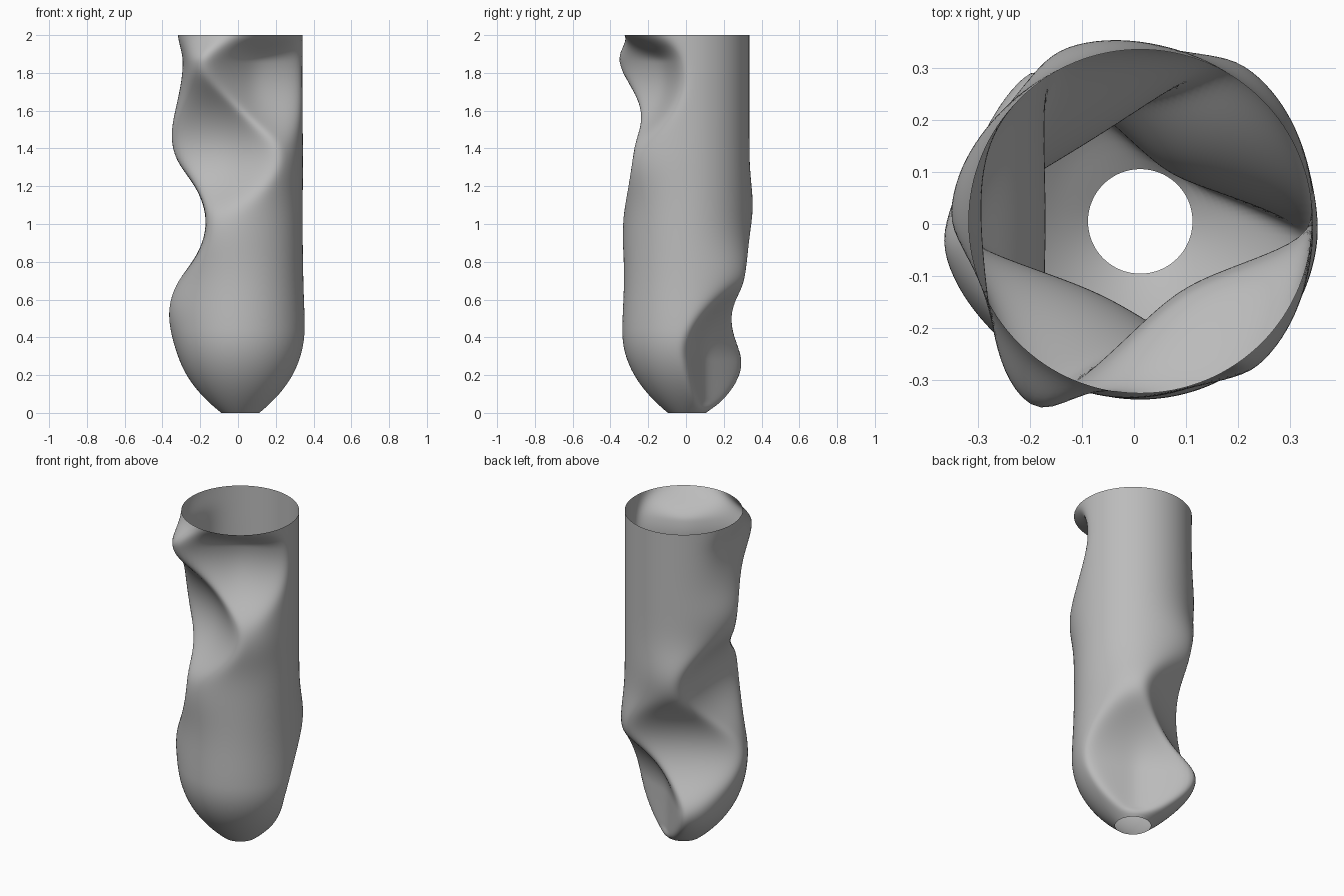
import bpy, bmesh, math

if "Cube" in bpy.data.objects:
    bpy.data.objects.remove(bpy.data.objects["Cube"])

AXIS = (0.012, 0.005)
SIDES, RINGS, HEIGHT = 128, 160, 2.0
SHARPNESS = 10

# Dents winding down the tube:
# angle, height, distance from axis, roundness, bulge above, bulge below, lower curve
DENTS = [
    (185, 1.85, 0.320, 1.0, 0.0, 0.0, 1.0),
    (-58, 1.78, 0.155, 1.5, 0.0, 0.03, 1.0),
    (-116, 1.40, 0.160, 1.25, 0.09, 0.015, 1.0),
    (180, 1.01, 0.182, 1.05, 0.035, 0.045, 1.0),
    (122, 0.65, 0.182, 1.05, 0.035, 0.06, 1.0),
    (59, 0.28, 0.110, 1.5, 0.03, 0.0, 0.2),
]


def ease(distance, length):
    return math.sin(math.pi / 2 * min(1.0, distance / length))


def base_radius(z):
    """Straight tube, slightly swollen low down, closing to a small open neck."""
    t = min(1.0, z / 0.45)
    swell = 0.012 * math.exp(-((z - 0.42) / 0.22) ** 2)
    return 0.1 + 0.23 * (1 - (1 - t) ** 2.4) + swell


def radius(angle, z):
    base = base_radius(z)
    wall, cuts = base, 0.0
    for deg, height, depth, roundness, above, below, lower in DENTS:
        turn = math.remainder(angle - math.radians(deg), math.tau)
        dz = z - height
        lobe = math.exp(-((abs(dz) - 0.45) / 0.17) ** 2 - (turn / 0.6) ** 2)
        wall += lobe * (above if dz > 0 else below)
        if dz < 0:
            dz *= lower
        # A cut across the tube that curves outward above and below
        facing = max(0.0, math.cos(turn)) ** roundness
        cuts += (facing / (depth + 1.7 * dz * dz)) ** SHARPNESS
    dented = (wall ** -SHARPNESS + cuts) ** (-1 / SHARPNESS)
    fade = ease(z, 0.06) * ease(HEIGHT - z, 0.14)
    return base + fade * (dented - base)


# Crumpled tube wall, open at both ends
bm = bmesh.new()
rings = []
for j in range(RINGS + 1):
    z = HEIGHT * j / RINGS
    ring = []
    for i in range(SIDES):
        a = math.tau * i / SIDES
        r = radius(a, z)
        ring.append(bm.verts.new((AXIS[0] + r * math.cos(a),
                                  AXIS[1] + r * math.sin(a), z)))
    rings.append(ring)
for low, high in zip(rings, rings[1:]):
    for i in range(SIDES):
        k = (i + 1) % SIDES
        bm.faces.new((low[i], low[k], high[k], high[i])).smooth = True

mesh = bpy.data.meshes.new("dented_tube")
bm.to_mesh(mesh)
bm.free()
tube = bpy.data.objects.new("dented_tube", mesh)
bpy.context.collection.objects.link(tube)

# Plain grey finish
grey = bpy.data.materials.new("plain_grey")
grey.use_nodes = True
colour = (0.5, 0.5, 0.5, 1.0)
grey.diffuse_color = colour
grey.node_tree.nodes["Principled BSDF"].inputs["Base Color"].default_value = colour
mesh.materials.append(grey)
